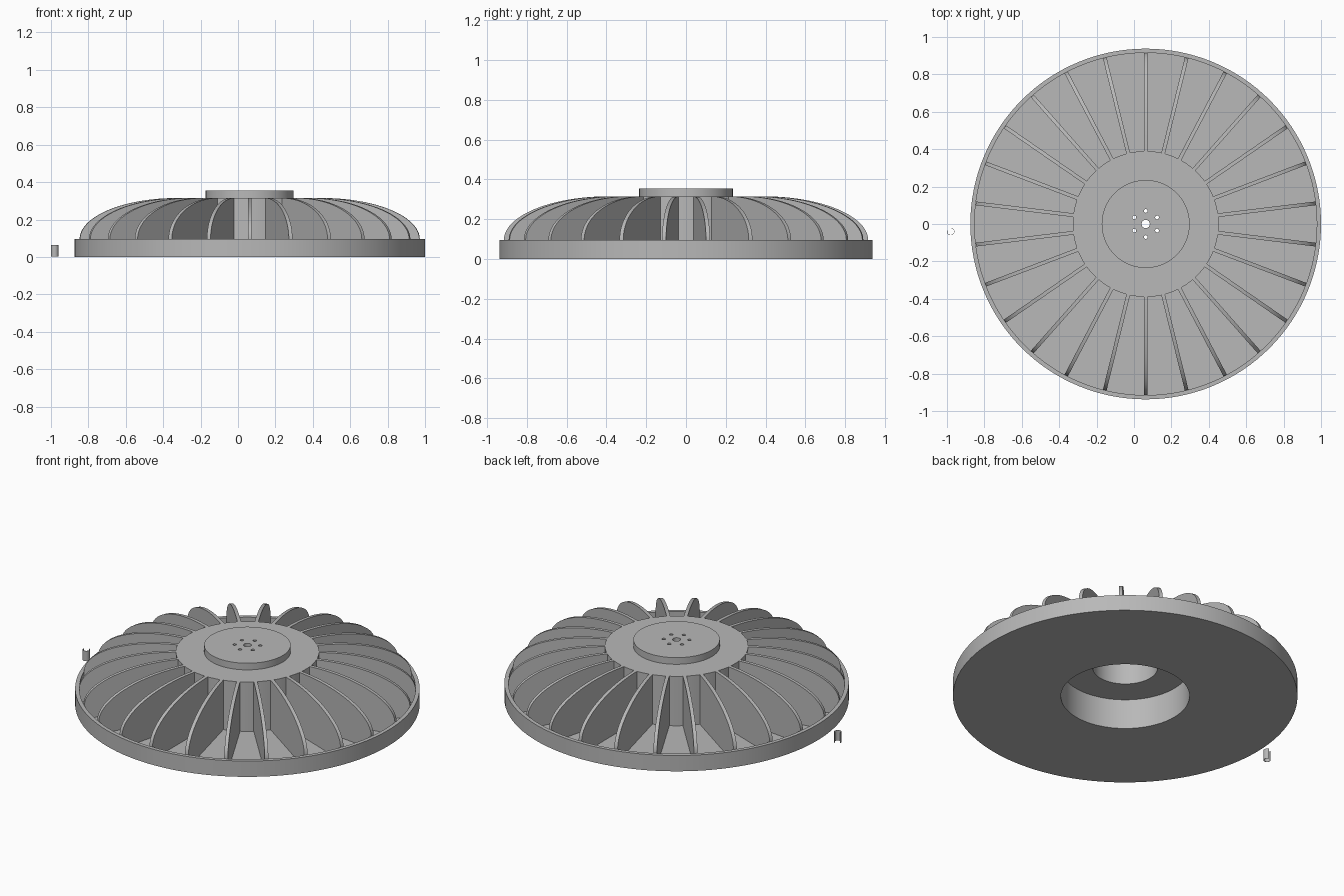
import bpy
import bmesh
import math
from mathutils import Matrix, Vector

if "Cube" in bpy.data.objects:
    bpy.data.objects.remove(bpy.data.objects["Cube"], do_unlink=True)

CENTRE = Vector((0.0625, 0, 0))
RIBS = 26
FLOOR, HUB_TOP, BOSS_TOP, RIM_TOP = 0.018, 0.315, 0.355, 0.095
HUB_R, RIM_IN, RIM_OUT = 0.39, 0.915, 0.9375

grey = bpy.data.materials.new("plain grey")
grey.use_nodes = True
grey.diffuse_color = (0.48, 0.48, 0.48, 1)
grey.node_tree.nodes["Principled BSDF"].inputs["Base Color"].default_value = grey.diffuse_color


def finish(name, bm, location):
    bmesh.ops.recalc_face_normals(bm, faces=bm.faces[:])
    mesh = bpy.data.meshes.new(name)
    bm.to_mesh(mesh)
    bm.free()
    mesh.materials.append(grey)
    obj = bpy.data.objects.new(name, mesh)
    obj.location = location
    bpy.context.collection.objects.link(obj)
    return obj


def select(obj):
    bpy.ops.object.select_all(action="DESELECT")
    obj.select_set(True)
    bpy.context.view_layer.objects.active = obj


def smooth(obj):
    select(obj)
    bpy.ops.object.shade_smooth_by_angle(angle=math.radians(30))


def lathe(name, profile, location, start=0.0, sweep=math.tau, steps=128):
    """Revolve a closed (radius, height) outline about z."""
    bm = bmesh.new()
    full = sweep == math.tau
    rings = []
    for i in range(steps if full else steps + 1):
        a = start + sweep * i / steps
        rings.append([bm.verts.new((r * math.cos(a), r * math.sin(a), z)) for r, z in profile])
    for i in range(steps):
        one, two = rings[i], rings[(i + 1) % len(rings)]
        for j in range(len(profile)):
            k = (j + 1) % len(profile)
            bm.faces.new((one[j], two[j], two[k], one[k]))
    if not full:
        bm.faces.new(rings[0])
        bm.faces.new(rings[-1])
    return finish(name, bm, location)


# Dish with raised rim, hollow hub, boss and centre bore
wheel = lathe("wheel_body", [
    (0.022, HUB_TOP), (0.177, HUB_TOP), (0.177, 0.18), (0.35, 0.18), (0.35, 0),
    (RIM_OUT, 0), (RIM_OUT, RIM_TOP), (RIM_IN, RIM_TOP), (RIM_IN, FLOOR),
    (HUB_R, FLOOR), (HUB_R, HUB_TOP), (0.235, HUB_TOP), (0.235, BOSS_TOP),
    (0.022, BOSS_TOP)], CENTRE)

# Ring of six screw holes through the boss
bm = bmesh.new()
for i in range(6):
    spot = Matrix.Rotation(math.tau * i / 6, 4, "Z") @ Vector((0, 0.07, HUB_TOP))
    bmesh.ops.create_cone(bm, cap_ends=True, segments=16, radius1=0.01, radius2=0.01,
                          depth=0.2, matrix=Matrix.Translation(spot))
cutter = finish("screw_hole_cutter", bm, CENTRE)
cutter.hide_render = True
cut = wheel.modifiers.new("screw holes", "BOOLEAN")
cut.operation = "DIFFERENCE"
cut.solver = "EXACT"
cut.object = cutter
select(wheel)
bpy.ops.object.modifier_apply(modifier=cut.name)
bpy.data.objects.remove(cutter, do_unlink=True)
smooth(wheel)

# Curved radial ribs between hub and rim
STEPS, HALF = 24, 0.01
outline = [(RIM_IN + 0.003, FLOOR - 0.005), (HUB_R - 0.006, FLOOR - 0.005), (HUB_R - 0.006, HUB_TOP)]
for i in range(STEPS + 1):
    t = math.pi / 2 * (1 - i / STEPS)
    outline.append((HUB_R + (RIM_IN - HUB_R) * math.cos(t),
                    RIM_TOP + (HUB_TOP - RIM_TOP) * math.sin(t)))
bm = bmesh.new()
for n in range(RIBS):
    turn = Matrix.Rotation(math.pi / 2 + math.tau * n / RIBS, 4, "Z")
    sides = [[bm.verts.new(turn @ Vector((r, y, z))) for r, z in outline] for y in (-HALF, HALF)]
    bm.faces.new(sides[0])
    bm.faces.new(sides[1][::-1])
    for j in range(len(outline)):
        k = (j + 1) % len(outline)
        bm.faces.new((sides[0][j], sides[1][j], sides[1][k], sides[0][k]))
smooth(finish("radial_ribs", bm, CENTRE))

# Small loose split sleeve beside the wheel
sleeve = lathe("split_sleeve", [(0.018, 0.003), (0.02, 0.003), (0.02, 0.065), (0.018, 0.065)],
               Vector((-0.98, -0.04, 0)), math.radians(165), math.radians(270), 24)
smooth(sleeve)
